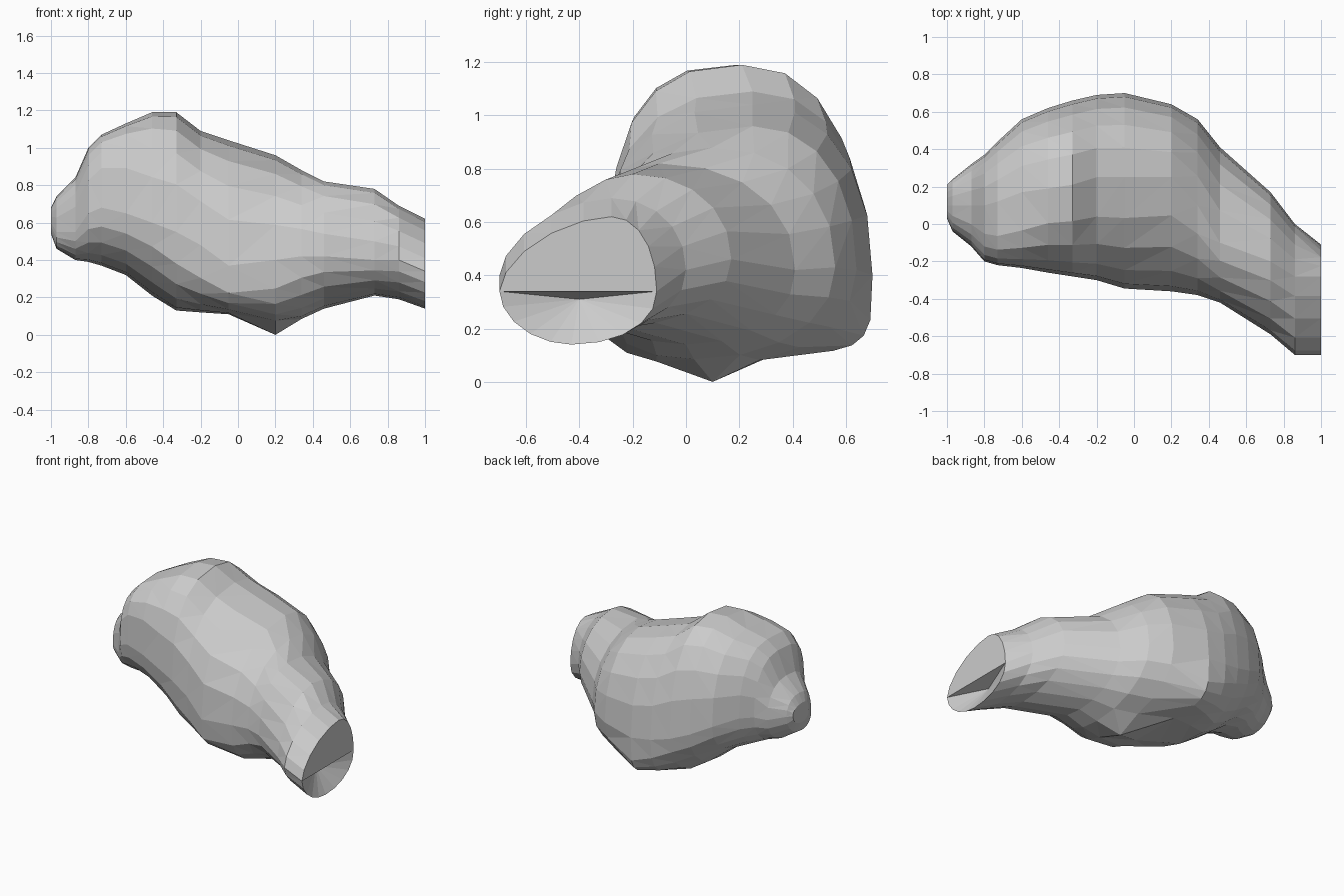
import bpy, bmesh
from math import sin, cos, pi

if "Cube" in bpy.data.objects:
    bpy.data.objects.remove(bpy.data.objects["Cube"])

# Cross-sections along x: x, then (y, z) of the front, back, top and bottom extremes
SECTIONS = [
    (-1.00, .03, .60, .21, .62, .10, .68, .10, .54),
    (-.97, -.04, .55, .24, .62, .10, .74, .06, .46),
    (-.87, -.12, .55, .32, .60, .10, .84, .08, .40),
    (-.80, -.20, .65, .37, .62, .10, 1.0, .12, .39),
    (-.73, -.22, .68, .44, .62, .12, 1.07, .18, .37),
    (-.60, -.235, .65, .56, .57, .17, 1.13, .22, .32),
    (-.46, -.26, .60, .62, .50, .19, 1.19, .27, .21),
    (-.33, -.28, .55, .66, .45, .21, 1.19, .30, .13),
    (-.20, -.30, .48, .69, .42, .25, 1.09, .33, .12),
    (-.05, -.345, .37, .70, .40, .25, 1.04, .35, .11),
    (.20, -.36, .40, .64, .42, .25, .96, .10, .065),
    (.34, -.38, .42, .56, .43, .10, .88, .03, .085),
    (.46, -.42, .42, .41, .42, -.10, .82, .00, .14),
    (.73, -.59, .40, .17, .46, -.20, .78, -.25, .21),
    (.86, -.70, .40, .00, .42, -.28, .69, -.35, .19),
    (1.00, -.70, .34, -.11, .34, -.28, .62, -.43, .14),
]
STEPS = 5  # facets per quarter of a section


def near(x, centre, width):
    """Falls from 1 at the centre to 0 at the given distance."""
    return max(1 - abs(x - centre) / width, 0)


def ring(bm, row):
    """Four superelliptic quarters joining back, top, front and bottom."""
    x, yf, zf, yb, zb, yt, zt, yl, zl = row
    arm = min(max((x + .4) / 1.2, 0), 1)  # 0 on the hump, 1 on the arm
    powers = (2.3 - .2 * arm,                                   # top back
              2.6 - .9 * arm + 1.4 * near(x, -.7, .25),         # top front: square brow
              2.1 - .2 * arm + 2.2 * near(x, -.02, .4),         # bottom front keel
              2.1 + 2.2 * near(x, -.05, .25))                   # bottom back corner
    quarters = [((yb, zb), (yt, zt), True), ((yt, zt), (yf, zf), False),
                ((yf, zf), (yl, zl), True), ((yl, zl), (yb, zb), False)]
    verts = []
    for (a, b, side_first), n in zip(quarters, powers):
        for i in range(STEPS):
            t = i / STEPS * pi / 2
            c, s = cos(t) ** (2 / n), sin(t) ** (2 / n)
            if side_first:
                y, z = b[0] + (a[0] - b[0]) * c, a[1] + (b[1] - a[1]) * s
            else:
                y, z = a[0] + (b[0] - a[0]) * s, b[1] + (a[1] - b[1]) * c
            verts.append(bm.verts.new((x, y, z)))
    return verts


# Faceted boulder-like body, lofted through the sections
bm = bmesh.new()
rings = [ring(bm, r) for r in SECTIONS]
count = len(rings[0])
rings[10][3 * STEPS].co.z = 0  # small peg the rock stands on
for r0, r1 in zip(rings, rings[1:]):
    for i in range(count):
        j = (i + 1) % count
        bm.faces.new((r0[i], r0[j], r1[j], r1[i]))

# Flat nub on the left
bm.faces.new(rings[0])

# Broken right end: flat cap above, hollow lip below
end = rings[-1]
half = count // 2
bm.faces.new(end[:half + 1])
hollow = bm.verts.new((.90, -.40, .31))
bm.faces.new((end[0], end[half], hollow))
for i in range(half, count):
    bm.faces.new((end[i], end[(i + 1) % count], hollow))

bmesh.ops.triangulate(bm, faces=bm.faces[:])
bmesh.ops.recalc_face_normals(bm, faces=bm.faces[:])
mesh = bpy.data.meshes.new("rock_body")
bm.to_mesh(mesh)
bm.free()
bpy.context.collection.objects.link(bpy.data.objects.new("rock_body", mesh))
